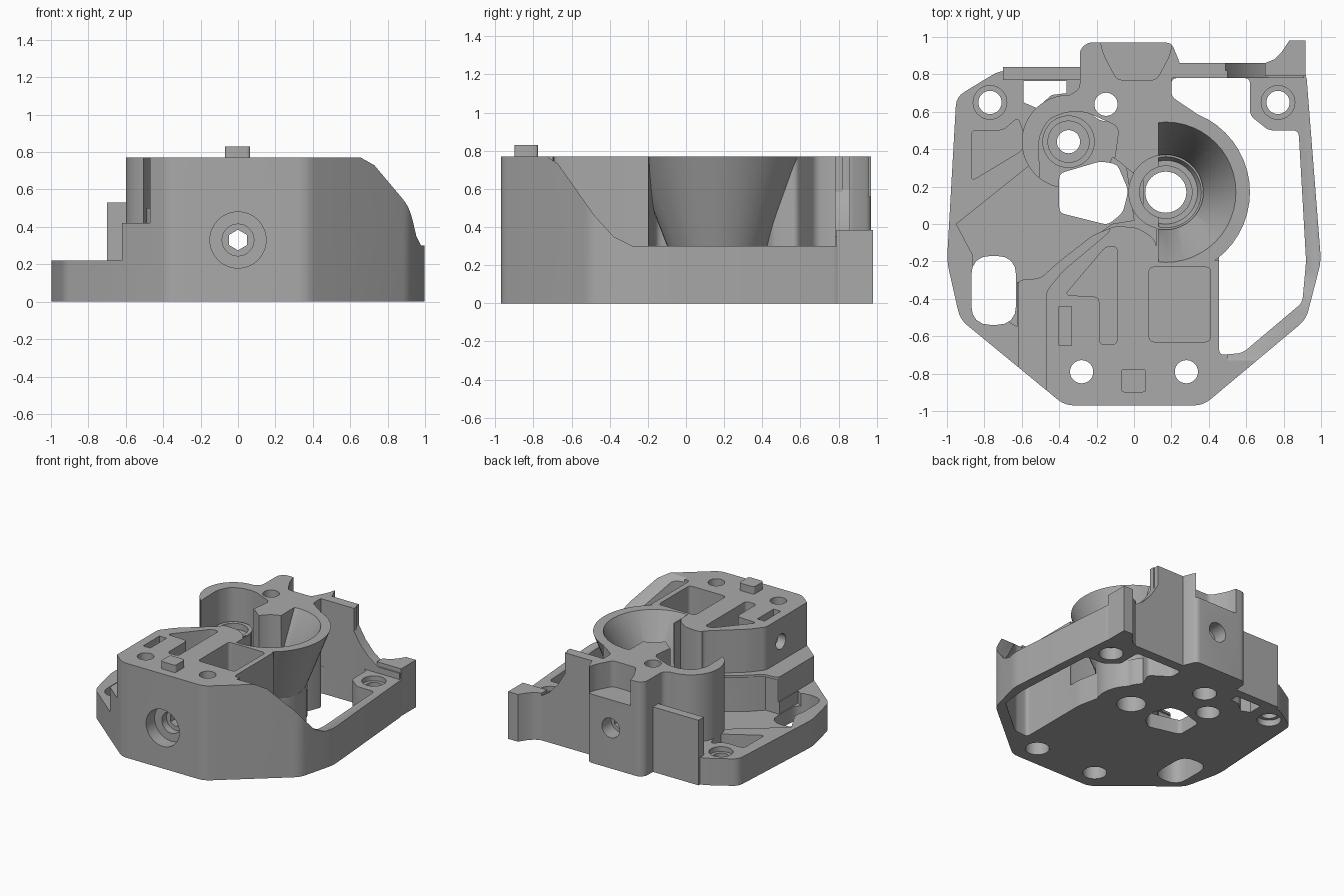
import bpy, bmesh, math
from mathutils import Vector, Matrix

if "Cube" in bpy.data.objects:
    bpy.data.objects.remove(bpy.data.objects["Cube"], do_unlink=True)

grey = bpy.data.materials.new("machined grey")
grey.use_nodes = True
colour = (0.4, 0.4, 0.4, 1)
grey.diffuse_color = colour
grey.node_tree.nodes["Principled BSDF"].inputs["Base Color"].default_value = colour


def add_object(name, bm):
    bmesh.ops.recalc_face_normals(bm, faces=bm.faces)
    mesh = bpy.data.meshes.new(name)
    bm.to_mesh(mesh)
    bm.free()
    mesh.materials.append(grey)
    obj = bpy.data.objects.new(name, mesh)
    bpy.context.collection.objects.link(obj)
    return obj


def rounded(points, reach, steps=4):
    """Replace each corner with a small arc."""
    out = []
    pts = [Vector(p) for p in points]
    for i, p in enumerate(pts):
        a, b = pts[i - 1] - p, pts[(i + 1) % len(pts)] - p
        d = min(reach, a.length * 0.45, b.length * 0.45)
        start, end = p + a.normalized() * d, p + b.normalized() * d
        for k in range(steps + 1):
            t = k / steps
            out.append(start * (1 - t) ** 2 + p * 2 * t * (1 - t) + end * t * t)
    return out


def prism(name, points, low, high, reach=0.0, axis="Z"):
    """Extrude a profile along z, along y (profile in xz) or along x (profile in yz)."""
    place = {"Z": lambda u, v, w: (u, v, w), "Y": lambda u, v, w: (u, w, v),
             "X": lambda u, v, w: (w, u, v)}[axis]
    pts = rounded(points, reach) if reach else [Vector(p) for p in points]
    bm = bmesh.new()
    face = bm.faces.new([bm.verts.new(place(p.x, p.y, low)) for p in pts])
    new = bmesh.ops.extrude_face_region(bm, geom=[face])["geom"]
    move = Vector(place(0, 0, high - low))
    bmesh.ops.translate(bm, vec=move, verts=[g for g in new if isinstance(g, bmesh.types.BMVert)])
    return add_object(name, bm)


def box(name, x, y, z, reach=0.0):
    return prism(name, [(x[0], y[0]), (x[1], y[0]), (x[1], y[1]), (x[0], y[1])], *z, reach)


def cone(name, centre, r_low, r_high, low, high, axis="Z", sides=48):
    """Round part between two stations along an axis."""
    bm = bmesh.new()
    bmesh.ops.create_cone(bm, cap_ends=True, segments=sides, radius1=r_low,
                          radius2=r_high, depth=high - low)
    turn = {"Z": Matrix(), "Y": Matrix.Rotation(-math.pi / 2, 4, "X"),
            "X": Matrix.Rotation(math.pi / 2, 4, "Y")}[axis]
    mid = (low + high) / 2
    at = {"Z": (centre[0], centre[1], mid), "Y": (centre[0], mid, centre[1]),
          "X": (mid, centre[0], centre[1])}[axis]
    bmesh.ops.transform(bm, matrix=Matrix.Translation(at) @ turn, verts=bm.verts)
    return add_object(name, bm)


def combine(target, tool, operation):
    mod = target.modifiers.new(operation, "BOOLEAN")
    mod.operation, mod.solver, mod.object = operation, "EXACT", tool
    bpy.context.view_layer.objects.active = target
    bpy.ops.object.modifier_apply(modifier=mod.name)
    bpy.data.objects.remove(tool, do_unlink=True)


def cut(tool):
    combine(body, tool, "DIFFERENCE")


def join(tool):
    combine(body, tool, "UNION")


# Full-height blank
outline = [(-0.95, 0.68), (-1, -0.2), (-0.93, -0.51), (-0.37, -0.97), (0.37, -0.97),
           (0.92, -0.51), (1, -0.2), (0.92, 0.82), (-0.72, 0.82)]
body = prism("housing_body", outline, 0, 0.77, 0.05)

# Lower the left and rear area, the side step and the right frame
cut(prism("low_area", [(-1.2, -1.2), (-0.62, -1.2), (-0.62, -0.3), (-0.5, -0.29), (-0.4, -0.2),
                       (-0.22, -0.06), (-0.1, -0.01), (0.02, -0.02), (0.11, -0.08), (0.13, -0.16),
                       (0.47, -0.2), (0.47, 1.2), (-1.2, 1.2)], 0.22, 1, 0.03))
cut(prism("step", [(-0.7, -1.2), (-0.47, -1.2), (-0.47, -0.36), (-0.38, -0.25), (-0.2, -0.1),
                   (-0.12, -0.03), (-0.2, 0.1), (-0.7, 0.1)], 0.42, 1, 0.03))
cut(prism("frame_slope", [(-0.73, 1), (-0.73, 0.77), (-0.67, 0.73), (-0.48, 0.46), (-0.38, 0.35),
                          (-0.28, 0.3), (1.2, 0.3), (1.2, 1)], 0.5, 1.2, axis="X"))
cut(prism("frame_opening", [(0.455, -0.7), (0.58, -0.69), (0.9, -0.42), (0.92, -0.2), (0.88, 0.5),
                            (0.72, 0.5), (0.62, 0.58), (0.62, 0.78), (0.2, 0.78), (0.2, 0.6),
                            (0.35, 0.4), (0.4, 0.17), (0.455, -0.1)], -0.1, 1, 0.03))
cut(prism("floor_recess", [(-0.95, 0), (-0.5, 0.36), (-0.05, 0.36), (0, 0.02), (-0.12, 0),
                           (-0.42, -0.23), (-0.5, -0.31), (-0.625, -0.31), (-0.625, -0.55),
                           (-0.86, -0.4), (-0.86, -0.17)], 0.12, 0.4))
cut(prism("corner_pocket", [(-0.87, 0.5), (-0.7, 0.5), (-0.62, 0.57), (-0.57, 0.42),
                            (-0.62, 0.38), (-0.87, 0.23)], 0.1, 0.4, 0.03))

# Funnel shell and its central tube
funnel = (0.17, 0.17)
for part in (cone("funnel_foot", funnel, 0.27, 0.27, 0, 0.3),
             cone("funnel_shell", funnel, 0.25, 0.45, 0.25, 0.77)):
    combine(part, box("half", (0.12, 1), (-1, 1), (-1, 2)), "INTERSECT")
    join(part)
join(cone("tube", funnel, 0.2, 0.2, 0.02, 0.4))

# Rear tower, round corner wall and rear walls
join(prism("rear_tower", [(-0.29, 0.93), (-0.29, 0.72), (-0.4, 0.66), (-0.3, 0.45), (-0.1, 0.35),
                          (0.01, 0.26), (0.06, 0.32), (0.3, 0.45), (0.35, 0.58), (0.2, 0.68),
                          (0.2, 0.79), (0.25, 0.85), (0.2, 0.97), (-0.25, 0.97)], 0, 0.77, 0.03))
join(cone("round_wall", (-0.35, 0.44), 0.25, 0.25, 0.05, 0.77))
join(box("left_rear_wall", (-0.7, -0.26), (0.77, 0.84), (0, 0.53)))
join(prism("right_rear_wall", [(0.15, 0), (0.15, 0.77), (0.49, 0.77), (0.49, 0.6), (0.55, 0.5),
                               (0.63, 0.41), (0.72, 0.35), (0.91, 0.35), (0.91, 0)],
           0.78, 0.86, axis="Y"))
join(prism("rear_ear", [(0.7, 0.79), (0.7, 0.86), (0.75, 0.88), (0.79, 0.92), (0.83, 0.98),
                        (0.918, 0.98), (0.918, 0.79)], 0, 0.385))

# Funnel interior
bowl = cone("bowl", funnel, 0.17, 0.385, 0.36, 0.79)
combine(bowl, box("half", (0.13, 1), (-1, 1), (-1, 2)), "INTERSECT")
cut(bowl)
cut(cone("tube_clearance", funnel, 0.2, 0.2, 0.4, 1))
cut(cone("tube_seat", funnel, 0.14, 0.14, 0.33, 0.5))
cut(cone("tube_bore", funnel, 0.11, 0.11, -0.1, 0.5))

# Cavity inside the round wall, open to the front, with a low boss
cut(prism("wall_cavity", [(-0.5, 0.1), (-0.51, 0.46), (-0.46, 0.56), (-0.36, 0.6), (-0.26, 0.6),
                          (-0.08, 0.52), (-0.1, 0.37), (-0.16, 0.1)], 0.22, 1, 0.04))
join(cone("screw_boss", (-0.35, 0.44), 0.14, 0.14, 0.1, 0.5))
cut(cone("boss_seat", (-0.35, 0.44), 0.11, 0.11, 0.45, 0.6))

# Through windows in the floor
cut(prism("floor_window", [(-0.4, 0.27), (-0.18, 0.335), (-0.09, 0.32), (-0.03, 0.18),
                           (-0.06, 0.06), (-0.14, -0.005), (-0.4, 0.06)], -0.1, 0.35, 0.03))
cut(box("oval_slot", (-0.87, -0.63), (-0.54, -0.17), (-0.1, 0.4), 0.12))
cut(prism("rear_window", [(-0.59, 0.65), (-0.52, 0.62), (-0.44, 0.69), (-0.36, 0.7),
                          (-0.36, 0.765), (-0.59, 0.765)], -0.1, 0.4))

# Top pockets
cut(box("square_pocket", (0.08, 0.41), (-0.63, -0.23), (0.45, 1), 0.03))
cut(prism("angled_pocket", [(-0.09, -0.12), (-0.09, -0.645), (-0.185, -0.645), (-0.185, -0.39),
                            (-0.37, -0.38), (-0.15, -0.12)], 0.5, 1, 0.03))
cut(box("nut_slot", (-0.4, -0.335), (-0.65, -0.44), (0.5, 1)))
cut(prism("rear_notch", [(-0.2, 1.05), (0.22, 1.05), (0.19, 0.9), (0.12, 0.77), (-0.09, 0.77),
                         (-0.16, 0.9)], 0.56, 1, 0.03))

# Vertical screw holes, wider underneath
for x, y, deep in ((-0.28, -0.79, 0.3), (0.28, -0.79, 0.3), (-0.35, 0.44, 0.12),
                   (-0.15, 0.64, 0.3), (-0.77, 0.65, 0.05), (0.77, 0.65, 0.1)):
    cut(cone("hole", (x, y), 0.062, 0.062, -0.1, 1, sides=32))
    cut(cone("counterbore", (x, y), 0.09, 0.09, -0.1, deep, sides=32))
for x, top in ((-0.77, 0.18), (0.77, 0.26)):
    cut(cone("pad_seat", (x, 0.65), 0.09, 0.09, top, 0.6, sides=32))

# Horizontal bores
cut(cone("front_recess", (0, 0.33), 0.15, 0.15, -1.1, -0.86, "Y"))
cut(cone("front_seat", (0, 0.33), 0.085, 0.085, -0.9, -0.8, "Y", 32))
cut(cone("hex_bore", (0, 0.33), 0.055, 0.055, -0.85, 1.1, "Y", 6))
cut(cone("rear_bore", (0, 0.33), 0.08, 0.08, 0.85, 1.1, "Y", 32))
cut(cone("side_bore", (-0.55, 0.58), 0.062, 0.062, -0.6, -0.36, "X", 32))

# Locating peg on the top face
peg = box("locating_peg", (-0.07, 0.065), (-0.9, -0.775), (0.74, 0.83), 0.02)

for obj in (body, peg):
    bpy.ops.object.select_all(action="DESELECT")
    obj.select_set(True)
    bpy.context.view_layer.objects.active = obj
    bpy.ops.object.shade_smooth_by_angle(angle=math.radians(30))
